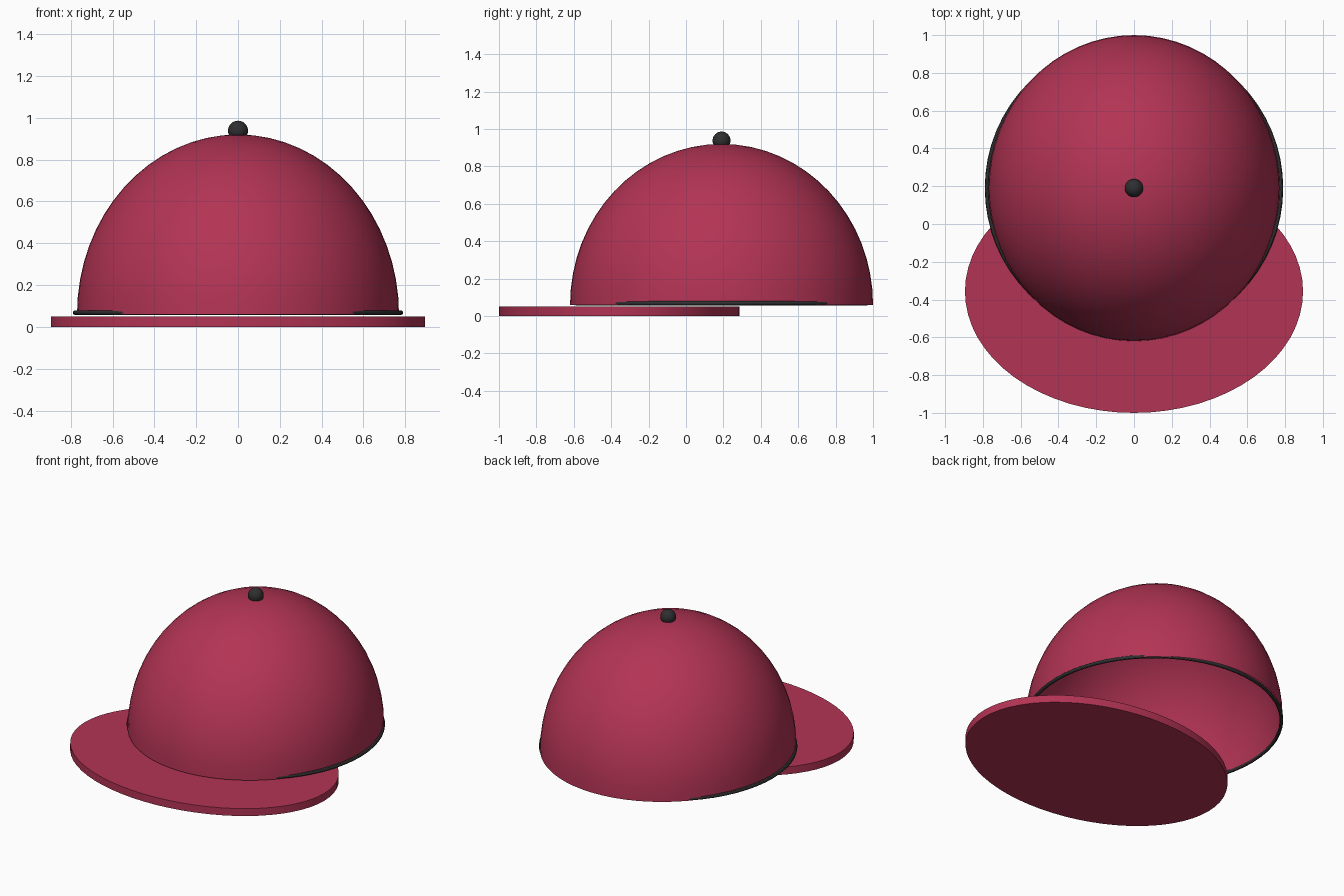
import bpy
import bmesh

if "Cube" in bpy.data.objects:
    bpy.data.objects.remove(bpy.data.objects["Cube"], do_unlink=True)

CROWN_Y = 0.19    # depth of the crown's axis
CROWN_BASE = 0.06  # height of the crown's open edge


def make_material(name, rgb):
    mat = bpy.data.materials.new(name)
    mat.use_nodes = True
    mat.diffuse_color = (*rgb, 1)
    bsdf = mat.node_tree.nodes["Principled BSDF"]
    bsdf.inputs["Base Color"].default_value = (*rgb, 1)
    bsdf.inputs["Roughness"].default_value = 0.7
    return mat


def finish(name, mat):
    obj = bpy.context.object
    obj.name = obj.data.name = name
    obj.data.materials.append(mat)
    bpy.ops.object.transform_apply(location=False, rotation=False, scale=True)
    bpy.ops.object.shade_smooth_by_angle()
    return obj


red = make_material("raspberry red", (0.45, 0.034, 0.09))
black = make_material("soft black", (0.028, 0.028, 0.03))

# Crown: open half ellipsoid
bpy.ops.mesh.primitive_uv_sphere_add(segments=64, ring_count=32, radius=1,
                                     location=(0, CROWN_Y, CROWN_BASE))
mesh = bpy.context.object.data
bm = bmesh.new()
bm.from_mesh(mesh)
bmesh.ops.delete(bm, geom=[v for v in bm.verts if v.co.z < -0.01], context='VERTS')
bm.to_mesh(mesh)
bm.free()
bpy.context.object.scale = (0.77, 0.81, 0.86)
finish("crown", red)

# Brim: flat elliptical disc under the front
bpy.ops.mesh.primitive_cylinder_add(vertices=64, radius=1, depth=0.05,
                                    location=(0, -0.357, 0.025))
bpy.context.object.scale = (0.895, 0.643, 1)
finish("brim", red)

# Edge band: thin round ring that shows at the sides
bpy.ops.mesh.primitive_torus_add(major_segments=64, minor_segments=12,
                                 major_radius=0.779, minor_radius=0.011,
                                 location=(0, CROWN_Y, 0.068))
finish("edge_band", black)

# Button on top
bpy.ops.mesh.primitive_uv_sphere_add(segments=32, ring_count=16, radius=0.048,
                                     location=(0, CROWN_Y, 0.938))
finish("top_button", black)
